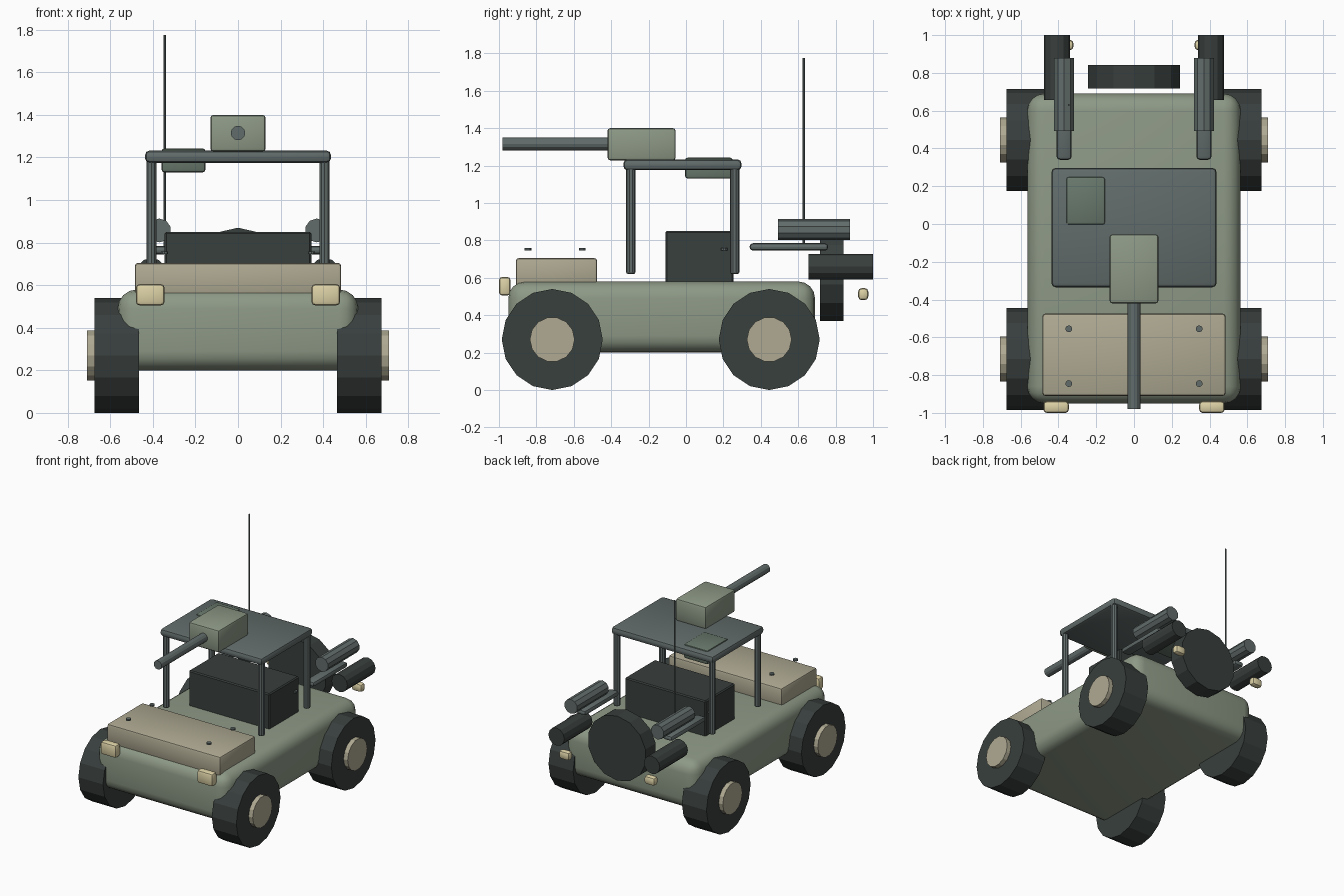
import bpy
from math import pi

if "Cube" in bpy.data.objects:
    bpy.data.objects.remove(bpy.data.objects["Cube"])


def mat(name, r, g, b):
    m = bpy.data.materials.new(name)
    m.diffuse_color = (r, g, b, 1)
    m.use_nodes = True
    m.node_tree.nodes["Principled BSDF"].inputs["Base Color"].default_value = m.diffuse_color
    return m


GREEN = mat("olive_green", 0.27, 0.32, 0.24)
TAN = mat("tan", 0.43, 0.40, 0.29)
SLATE = mat("slate", 0.12, 0.15, 0.145)
DARK = mat("rubber", 0.04, 0.05, 0.047)
HATCH = mat("hatch_green", 0.14, 0.19, 0.15)
CREAM = mat("lamp", 0.72, 0.64, 0.38)


def box(name, x, y, z, m, bevel=0.015, seg=2):
    """Bevelled box from (min, max) ranges."""
    bpy.ops.mesh.primitive_cube_add(
        size=1, location=[(a + b) / 2 for a, b in (x, y, z)])
    o = bpy.context.object
    o.name = name
    o.scale = [b - a for a, b in (x, y, z)]
    bpy.ops.object.transform_apply(location=False, rotation=False, scale=True)
    mod = o.modifiers.new("bevel", "BEVEL")
    mod.width, mod.segments = bevel, seg
    bpy.ops.object.modifier_apply(modifier="bevel")
    bpy.ops.object.shade_smooth_by_angle(angle=0.6)
    o.data.materials.append(m)
    return o


def cyl(name, axis, centre, r, length, m, n=12, bevel=0):
    """Cylinder along a world axis."""
    rot = {"x": (0, pi / 2, 0), "y": (pi / 2, 0, 0), "z": (0, 0, 0)}[axis]
    bpy.ops.mesh.primitive_cylinder_add(
        vertices=n, radius=r, depth=length, location=centre, rotation=rot)
    o = bpy.context.object
    o.name = name
    if bevel:
        mod = o.modifiers.new("bevel", "BEVEL")
        mod.width, mod.segments = bevel, 2
        mod.limit_method = "ANGLE"
        mod.angle_limit = 1.0
    o.data.materials.append(m)
    return o


# hull, hood and engine block
box("hull", (-0.565, 0.565), (-0.95, 0.69), (0.2, 0.58), GREEN, 0.09, 4)
box("hood", (-0.485, 0.485), (-0.91, -0.475), (0.55, 0.705), TAN)
box("cabin_block", (-0.345, 0.345), (-0.11, 0.255), (0.56, 0.85), DARK, 0.008, 1)

# roof, hatch and turret
box("roof", (-0.437, 0.437), (-0.335, 0.297), (1.175, 1.233), SLATE, 0.022)
box("roof_hatch", (-0.36, -0.152), (-0.005, 0.25), (1.13, 1.243), HATCH)
box("turret", (-0.13, 0.13), (-0.42, -0.055), (1.228, 1.4), GREEN)
cyl("barrel", "y", (0, -0.69, 1.315), 0.034, 0.58, SLATE, 12)

# spare wheel and antenna
cyl("spare_wheel", "y", (0, 0.78, 0.62), 0.25, 0.125, DARK, 14)
cyl("antenna", "z", (-0.345, 0.63, 1.275), 0.006, 1.0, SLATE, 8)

for s, side in ((-1, "left"), (1, "right")):
    # wheels and roof posts
    for y, py, end in ((-0.715, -0.295, "front"), (0.445, 0.26, "rear")):
        cyl(f"{end}_{side}_tyre", "x", (s * 0.57, y, 0.27), 0.27, 0.21, DARK, 16)
        cyl(f"{end}_{side}_hub", "x", (s * 0.615, y, 0.27), 0.12, 0.19, TAN, 14)
        cyl(f"{end}_{side}_post", "z", (s * 0.407, py, 0.905), 0.025, 0.57,
            SLATE, 10, 0.01)
    # bolts
    for i, y in enumerate((-0.845, -0.555, 0.205)):
        cyl(f"{side}_bolt_{i}", "z", (s * 0.345, y, 0.753), 0.018, 0.012, SLATE, 10)
    # lamps
    xs = lambda a, b: tuple(sorted((s * a, s * b)))
    box(f"{side}_headlight", xs(0.345, 0.48), (-1.0, -0.938), (0.505, 0.605),
        CREAM, 0.018)
    box(f"{side}_tail_light", xs(0.32, 0.41), (0.92, 0.975), (0.48, 0.545),
        CREAM, 0.02)
    # rear launch tubes with bracket
    cyl(f"{side}_upper_tube", "y", (s * 0.37, 0.685, 0.857), 0.056, 0.385, SLATE, 10)
    box(f"{side}_bracket", xs(0.33, 0.41), (0.34, 0.76), (0.745, 0.785), SLATE, 0.018)
    cyl(f"{side}_lower_tube", "y", (s * 0.408, 0.828, 0.66), 0.068, 0.344, DARK, 12)
